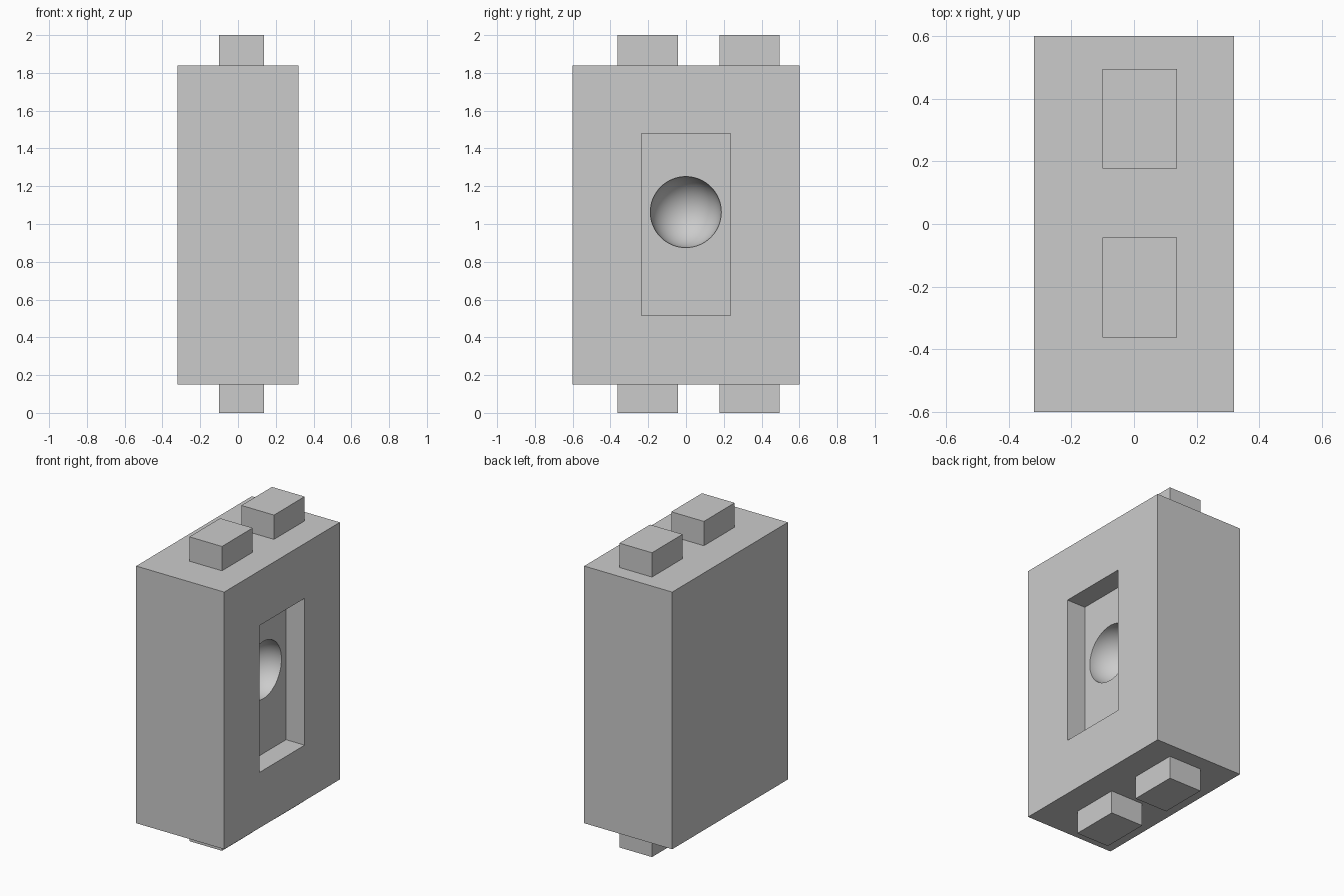
import bpy
import math

if "Cube" in bpy.data.objects:
    bpy.data.objects.remove(bpy.data.objects["Cube"])


def box(name, x, y, z):
    """Box from (min, max) ranges on each axis."""
    bpy.ops.mesh.primitive_cube_add(size=1, location=[sum(r) / 2 for r in (x, y, z)])
    ob = bpy.context.object
    ob.name = name
    ob.scale = [r[1] - r[0] for r in (x, y, z)]
    bpy.ops.object.transform_apply(location=False, rotation=False, scale=True)
    return ob


def cut(target, cutter):
    """Subtract the cutter from the target and remove it."""
    bpy.context.view_layer.objects.active = target
    mod = target.modifiers.new("cut", 'BOOLEAN')
    mod.operation = 'DIFFERENCE'
    mod.solver = 'EXACT'
    mod.object = cutter
    bpy.ops.object.modifier_apply(modifier=mod.name)
    bpy.data.objects.remove(cutter, do_unlink=True)


# Main block
body = box("body", (-0.32, 0.32), (-0.60, 0.60), (0.15, 1.84))

# Rectangular recess in the right face
cut(body, box("recess_cutter", (0.185, 0.50), (-0.235, 0.235), (0.515, 1.48)))

# Hemispherical socket in the recess floor
bpy.ops.mesh.primitive_uv_sphere_add(segments=64, ring_count=32, radius=0.188,
                                     location=(0.186, -0.001, 1.063),
                                     rotation=(0, math.pi / 2, 0))
cut(body, bpy.context.object)

bpy.ops.object.select_all(action='DESELECT')
body.select_set(True)
bpy.context.view_layer.objects.active = body
bpy.ops.object.shade_smooth_by_angle(angle=math.radians(30))

# Paired pegs on the top and bottom
for level, z in (("top", (1.84, 2.0)), ("bottom", (0.0, 0.15))):
    for side, y in (("front", (-0.362, -0.043)), ("back", (0.178, 0.496))):
        box(f"{level}_{side}_peg", (-0.10, 0.137), y, z)
